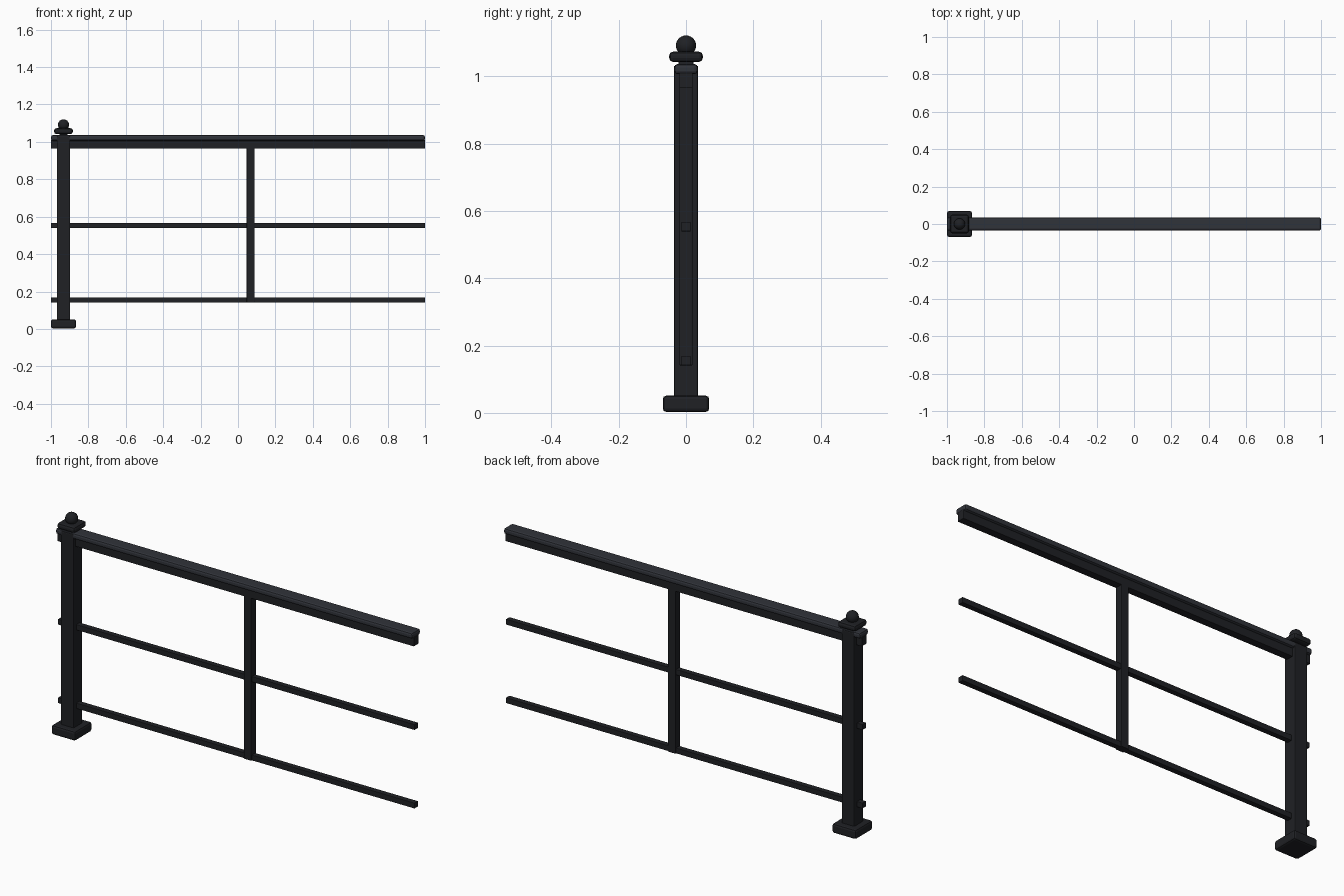
import bpy

if "Cube" in bpy.data.objects:
    bpy.data.objects.remove(bpy.data.objects["Cube"])

mat = bpy.data.materials.new("dark_metal")
mat.diffuse_color = (0.014, 0.015, 0.018, 1)
mat.use_nodes = True
mat.node_tree.nodes["Principled BSDF"].inputs["Base Color"].default_value = mat.diffuse_color
rail_mat = bpy.data.materials.new("handrail_metal")
rail_mat.diffuse_color = (0.03, 0.033, 0.042, 1)
rail_mat.use_nodes = True
rail_mat.node_tree.nodes["Principled BSDF"].inputs["Base Color"].default_value = rail_mat.diffuse_color


def box(name, x, y, z, bevel, material=mat):
    """Bevelled box from (min, max) ranges."""
    bpy.ops.mesh.primitive_cube_add(
        size=1, location=[(r[0] + r[1]) / 2 for r in (x, y, z)])
    o = bpy.context.object
    o.name = name
    o.scale = [r[1] - r[0] for r in (x, y, z)]
    bpy.ops.object.transform_apply(location=False, rotation=False, scale=True)
    m = o.modifiers.new("bevel", 'BEVEL')
    m.width = bevel
    m.segments = 2
    o.data.materials.append(material)
    return o


def around(c, half):
    return (c - half, c + half)


PX = -0.933  # post centre

# end post with foot and cap
box("post_foot", around(PX, 0.067), around(0, 0.069), (0.003, 0.051), 0.01)
box("end_post", around(PX, 0.036), around(0, 0.036), (0.04, 1.032), 0.005)
box("post_neck", around(PX, 0.022), around(0, 0.022), (1.02, 1.05), 0.003)
box("post_cap", around(PX, 0.05), around(0, 0.05), (1.042, 1.073), 0.012)

# ball finial
bpy.ops.mesh.primitive_uv_sphere_add(segments=24, ring_count=12, radius=0.03,
                                     location=(PX, 0, 1.091))
ball = bpy.context.object
ball.name = "ball_finial"
ball.data.materials.append(mat)
bpy.ops.object.shade_smooth()

# handrail and the bar beneath it
box("handrail", (-1, 1), around(0, 0.035), (1.006, 1.036), 0.01, rail_mat)
box("top_bar", (-1, 1), around(0, 0.02), (0.965, 1.01), 0.002)

# thin horizontal rails
for name, z in (("middle_rail", 0.553), ("lower_rail", 0.155)):
    box(name, (-1, 1), around(0, 0.014), around(z, 0.014), 0.002)

# intermediate upright
box("middle_upright", around(0.067, 0.021), around(0, 0.02), (0.141, 0.97), 0.003)
